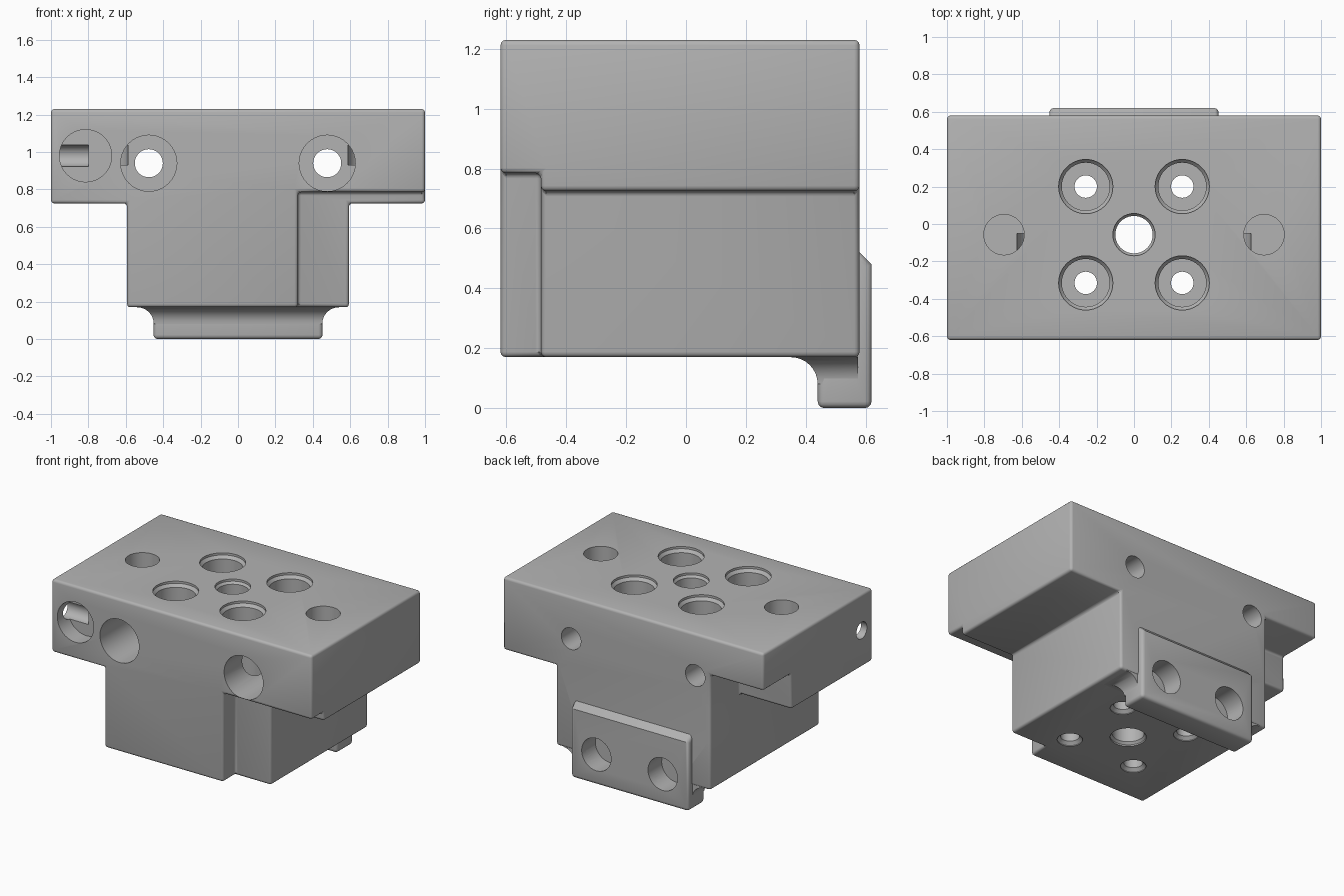
import bpy, bmesh, math
from mathutils import Vector

if "Cube" in bpy.data.objects:
    bpy.data.objects.remove(bpy.data.objects["Cube"])

steel = bpy.data.materials.new("grey_steel")
steel.diffuse_color = (0.45, 0.45, 0.45, 1)
steel.use_nodes = True
steel.node_tree.nodes["Principled BSDF"].inputs["Base Color"].default_value = steel.diffuse_color


def make(name, bm):
    bmesh.ops.recalc_face_normals(bm, faces=bm.faces)
    me = bpy.data.meshes.new(name)
    bm.to_mesh(me)
    bm.free()
    ob = bpy.data.objects.new(name, me)
    bpy.context.collection.objects.link(ob)
    me.materials.append(steel)
    return ob


def loft(name, rings):
    """Closed solid through a list of rings with equal point counts."""
    bm = bmesh.new()
    loops = [[bm.verts.new(p) for p in ring] for ring in rings]
    n = len(loops[0])
    for a, b in zip(loops, loops[1:]):
        for i in range(n):
            j = (i + 1) % n
            bm.faces.new((a[i], a[j], b[j], b[i]))
    bm.faces.new(loops[0])
    bm.faces.new(loops[-1])
    return make(name, bm)


def box(name, x0, x1, y0, y1, z0, z1):
    return loft(name, [[(x0, y0, z), (x1, y0, z), (x1, y1, z), (x0, y1, z)]
                       for z in (z0, z1)])


def drill(centre, axis, steps):
    """Round stepped cutter; steps are (radius, position along axis)."""
    k = "xyz".index(axis)
    u, v = [i for i in range(3) if i != k]
    rings = []
    for r, d in steps:
        ring = []
        for i in range(40):
            a = math.tau * i / 40
            p = Vector((0, 0, 0))
            p[k] = d
            p[u] = centre[0] + r * math.cos(a)
            p[v] = centre[1] + r * math.sin(a)
            ring.append(p)
        rings.append(ring)
    return loft("cutter", rings)


def apply_mod(ob, mod):
    bpy.context.view_layer.objects.active = ob
    bpy.ops.object.modifier_apply(modifier=mod.name)


def cut(ob, cutters):
    for c in cutters:
        m = ob.modifiers.new("cut", 'BOOLEAN')
        m.operation, m.solver, m.object = 'DIFFERENCE', 'EXACT', c
        apply_mod(ob, m)


def remove(cutters):
    for c in cutters:
        bpy.data.objects.remove(c)


def bevel(ob, width):
    m = ob.modifiers.new("round", 'BEVEL')
    m.width, m.segments = width, 3
    m.limit_method, m.angle_limit = 'ANGLE', math.radians(50)
    apply_mod(ob, m)


# T-shaped body
tee = [(-1, 1.23), (-1, .725), (-.593, .725), (-.593, .17),
       (.593, .17), (.593, .725), (1, .725), (1, 1.23)]
body = loft("body", [[(x, y, z) for x, z in tee] for y in (-.62, .58)])

# front right recess and back left notch
steps = [box("cutter", .32, 1.2, -.8, -.485, 0, .785),
         box("cutter", -1.2, -.593, .27, .8, .5, .97)]
cut(body, steps)
remove(steps)
bevel(body, .018)

# clamping foot with a chamfered top, behind and below the body
side = [(.44, 0), (.62, 0), (.62, .48), (.58, .52), (.5, .52), (.5, .22), (.44, .22)]
foot = loft("foot", [[(x, y, z) for y, z in side] for x in (-.452, .452)])
bevel(foot, .022)

# concave fillet between foot and underside
R = .09
rings = []
for i in range(-1, 9):
    a = max(i, 0) / 8 * math.pi / 2
    o = R * (1 - math.sin(a))
    z = .19 if i < 0 else .17 - R * (1 - math.cos(a))
    w = .45 + o
    rings.append([(-w, .44 - o, z), (w, .44 - o, z), (w, .575, z), (-w, .575, z)])
fillet = loft("foot_fillet", rings)

# holes
holes = []
for s in (-1, 1):
    # vertical screw holes with counterbores
    for y in (.2, -.315):
        holes.append(drill((s * .258, y), "z", [
            (.145, 1.3), (.145, 1.215), (.128, 1.195), (.128, .45),
            (.06, .45), (.06, .195), (.08, .175), (.08, .1)]))
    # blind dowel holes
    holes.append(drill((s * .695, -.057), "z", [(.108, 1.3), (.108, .93)]))
    # cross screws through the head
    holes.append(drill((s * .477, .94), "y", [
        (.15, -.7), (.15, -.05), (.075, -.05), (.075, .7)]))
# central bore
holes.append(drill((0, -.057), "z", [
    (.113, 1.3), (.113, 1.215), (.1, 1.2), (.1, .195), (.113, .18), (.113, .1)]))
# front pocket and the side port that meets it
holes.append(drill((-.815, .98), "y", [(.14, -.7), (.14, -.5)]))
holes.append(drill((-.5, .98), "x", [(.058, -1.1), (.058, -.8)]))
cut(body, holes)
remove(holes)

# foot screw holes, bored into foot and body
bores = [drill((s * .255, .21), "y", [(.113, .8), (.113, .47)]) for s in (-1, 1)]
for ob in (body, foot, fillet):
    cut(ob, bores)
remove(bores)

# smooth the rounds, keep edges sharp
bpy.ops.object.select_all(action='DESELECT')
for ob in (body, foot, fillet):
    ob.select_set(True)
bpy.context.view_layer.objects.active = body
bpy.ops.object.shade_smooth_by_angle(angle=math.radians(32))
